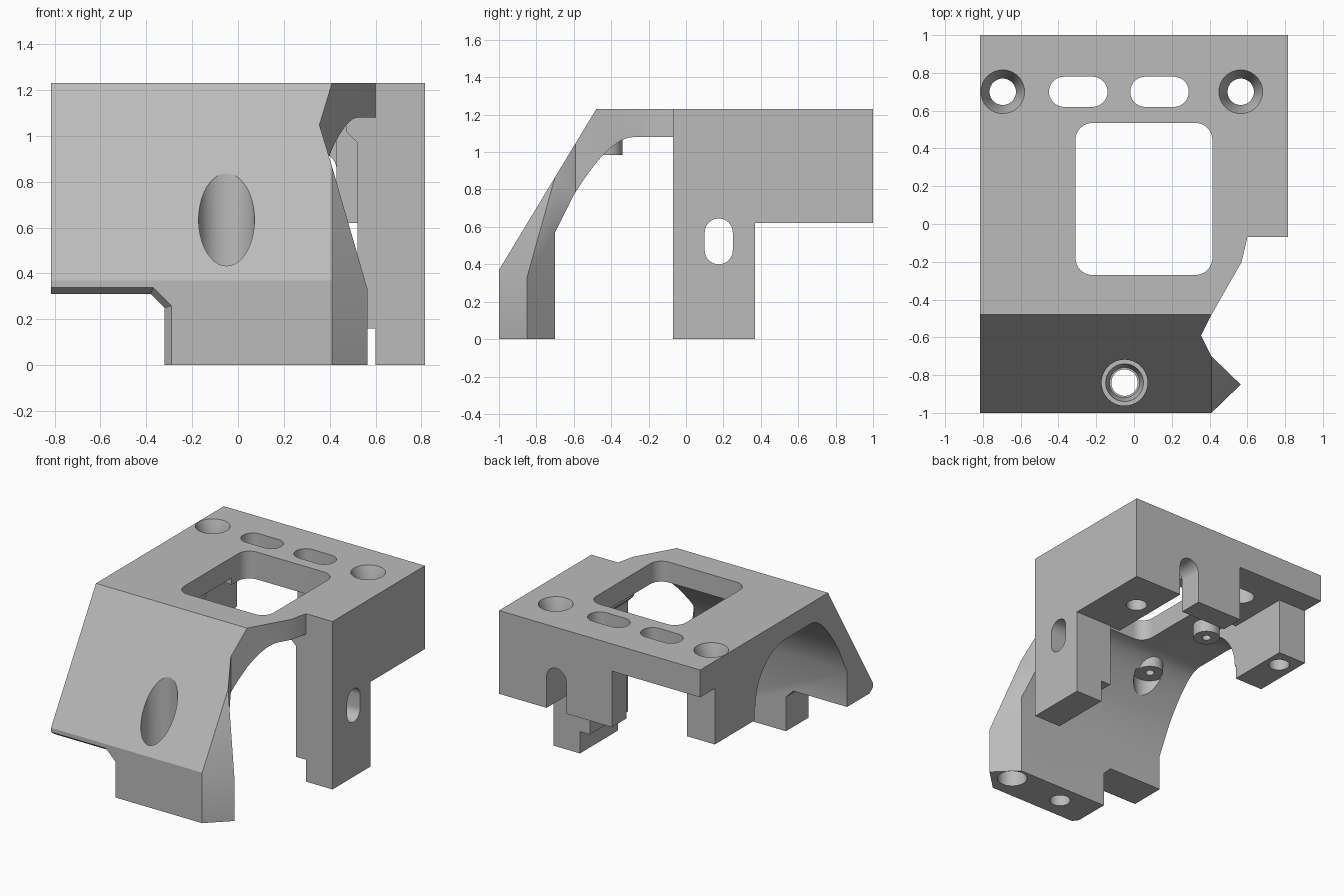
import bpy, bmesh, math
from mathutils import Vector

if "Cube" in bpy.data.objects:
    bpy.data.objects.remove(bpy.data.objects["Cube"])

grey = bpy.data.materials.new("plain grey")
grey.use_nodes = True
grey.diffuse_color = (0.5, 0.5, 0.5, 1)
grey.node_tree.nodes["Principled BSDF"].inputs["Base Color"].default_value = (0.5, 0.5, 0.5, 1)


def loft(name, first, second):
    """Closed solid between two matching loops of points."""
    bm = bmesh.new()
    a = [bm.verts.new(p) for p in first]
    b = [bm.verts.new(p) for p in second]
    bm.faces.new(a)
    bm.faces.new(b)
    for i in range(len(a)):
        j = (i + 1) % len(a)
        bm.faces.new((a[i], a[j], b[j], b[i]))
    bmesh.ops.recalc_face_normals(bm, faces=bm.faces)
    mesh = bpy.data.meshes.new(name)
    bm.to_mesh(mesh)
    bm.free()
    mesh.materials.append(grey)
    obj = bpy.data.objects.new(name, mesh)
    bpy.context.collection.objects.link(obj)
    return obj


def along_x(name, yz, x0, x1):
    return loft(name, [(x0, y, z) for y, z in yz], [(x1, y, z) for y, z in yz])


def along_y(name, xz, y0, y1):
    return loft(name, [(x, y0, z) for x, z in xz], [(x, y1, z) for x, z in xz])


def along_z(name, xy, z0, z1):
    return loft(name, [(x, y, z0) for x, y in xy], [(x, y, z1) for x, y in xy])


def rect(a0, a1, b0, b1):
    return [(a0, b0), (a1, b0), (a1, b1), (a0, b1)]


def rounded(a0, a1, b0, b1, r, n=10):
    """Rectangle with rounded corners; also makes slots."""
    pts = []
    for k, (a, b) in enumerate(rect(a0 + r, a1 - r, b0 + r, b1 - r)):
        for i in range(n + 1):
            t = math.pi * (1 + k / 2 + i / n / 2)
            p = (a + r * math.cos(t), b + r * math.sin(t))
            if not pts or math.dist(p, pts[-1]) > 1e-4:
                pts.append(p)
    return pts if math.dist(pts[0], pts[-1]) > 1e-4 else pts[:-1]


def ring(x, y, z, r, n=40):
    return [(x + r * math.cos(math.tau * i / n), y + r * math.sin(math.tau * i / n), z) for i in range(n)]


def cone(name, x, y, z0, z1, r0, r1=None):
    return loft(name, ring(x, y, z0, r0), ring(x, y, z1, r0 if r1 is None else r1))


def combine(target, tool, operation):
    mod = target.modifiers.new("join", 'BOOLEAN')
    mod.object, mod.operation, mod.solver = tool, operation, 'EXACT'
    bpy.context.view_layer.objects.active = target
    bpy.ops.object.modifier_apply(modifier=mod.name)
    bpy.data.objects.remove(tool)


# Top plate and sloping front wall, with a curved underside
p0, p1, p2 = Vector((-0.28, 1.08)), Vector((-0.41, 1.08)), Vector((-0.6, 0.77))
curve = [tuple(p0 * (1 - t) ** 2 + p1 * 2 * t * (1 - t) + p2 * t * t) for t in [i / 12 for i in range(13)]]
bracket = along_x("bracket", [(-1, 0), (-1, 0.37), (-0.48, 1.23), (1, 1.23), (1, 1.03), (0.37, 1.03),
                              (0.37, 1.08)] + curve + [(-0.7, 0.57), (-0.7, 0)], -0.815, 0.815)

# Right outline of the plate
combine(bracket, along_z("outline_cutter", [(0.9, -1.1), (0.41, -1.1), (0.41, -0.7), (0.355, -0.59),
        (0.41, -0.48), (0.57, -0.2), (0.6, -0.07), (0.9, -0.07)], -0.1, 1.4), 'DIFFERENCE')

# Pointed wing on the front wall
combine(bracket, loft("wing", [(0.41, -1, 0), (0.565, -0.85, 0), (0.41, -0.7, 0)],
        [(0.41, -1, 0.37), (0.565, -0.85, 0.33), (0.41, -0.7, 0.866)]), 'UNION')

# Legs, blocks and back wall
arch = [(0.36 * math.sin(t), 0.72 + 0.36 * math.cos(t)) for t in [math.pi / 2 * i / 12 for i in range(13)]]
parts = [
    along_y("right_leg", [(0.6, 0), (0.815, 0), (0.815, 1.15), (0.47, 1.15), (0.47, 1.02), (0.52, 0.97),
                          (0.52, 0.16), (0.6, 0.16)], -0.07, 0.37),
    along_x("right_block", rect(0.36, 1, 0.62, 1.15), 0.43, 0.815),
    along_x("back_wall", rect(0.83, 1, 0.62, 1.15), -0.1, 0.5),
    along_x("left_block", [(0, 1.15)] + arch + [(0.37, 0.72), (0.37, 0.62), (0.83, 0.62), (0.83, 1.15)],
            -0.815, -0.59),
    cone("front_boss", -0.5, -0.43, 0.985, 1.1, 0.09),
    cone("rear_boss", -0.49, 0.18, 0.985, 1.15, 0.09),
]
for part in parts:
    combine(bracket, part, 'UNION')

# Clearance cut below the left end of the front wall, flared at the face
notch = [(-0.9, -0.1), (-0.32, -0.1), (-0.32, 0.25), (-0.38, 0.31), (-0.9, 0.31)]
flare = [(-0.9, -0.1), (-0.29, -0.1), (-0.29, 0.26), (-0.37, 0.34), (-0.9, 0.34)]
cutters = [
    along_y("notch", notch, -1.1, -0.6),
    loft("notch_flare", [(x, -0.96, z) for x, z in notch], [(x, -1.001, z) for x, z in flare]),
    # Window and slots
    along_z("window", rounded(-0.31, 0.415, -0.27, 0.535, 0.09), 0.9, 1.4),
    along_z("left_slot", rounded(-0.45, -0.14, 0.62, 0.78, 0.08), 0.9, 1.4),
    along_z("right_slot", rounded(-0.02, 0.29, 0.62, 0.78, 0.08), 0.9, 1.4),
    along_x("leg_slot", rounded(0.1, 0.25, 0.4, 0.645, 0.075), 0.45, 0.9),
    along_y("back_slot", rounded(0.27, 0.43, 0.4, 0.93, 0.08), 0.8, 1.1),
    # Front bolt hole and blind hole
    cone("front_counterbore", -0.05, -0.84, 0.25, 1.2, 0.122),
    cone("front_seat", -0.05, -0.84, 0.16, 0.251, 0.08, 0.1),
    cone("front_bolt", -0.05, -0.84, -0.1, 0.3, 0.07),
    cone("blind_hole", 0.39, -0.82, -0.1, 0.2, 0.1),
    # Spot face below the front boss, and pilot holes
    cone("spot_face", -0.5, -0.43, 0.5, 0.985, 0.11),
    cone("front_pilot", -0.5, -0.43, 0.9, 1.06, 0.03),
    cone("rear_pilot", -0.49, 0.18, 0.9, 1.06, 0.03),
]
# Countersunk holes at the back
for x in (-0.695, 0.565):
    cutters += [cone("bolt_hole", x, 0.7, 0.5, 1.3, 0.07), cone("countersink", x, 0.7, 1.1, 1.231, 0.07, 0.116)]
for cutter in cutters:
    combine(bracket, cutter, 'DIFFERENCE')

# One material slot, smooth holes with sharp edges
bracket.data.materials.clear()
bracket.data.materials.append(grey)
for face in bracket.data.polygons:
    face.material_index = 0
bpy.ops.object.select_all(action='DESELECT')
bracket.select_set(True)
bpy.context.view_layer.objects.active = bracket
bpy.ops.object.shade_smooth_by_angle(angle=math.radians(30))
